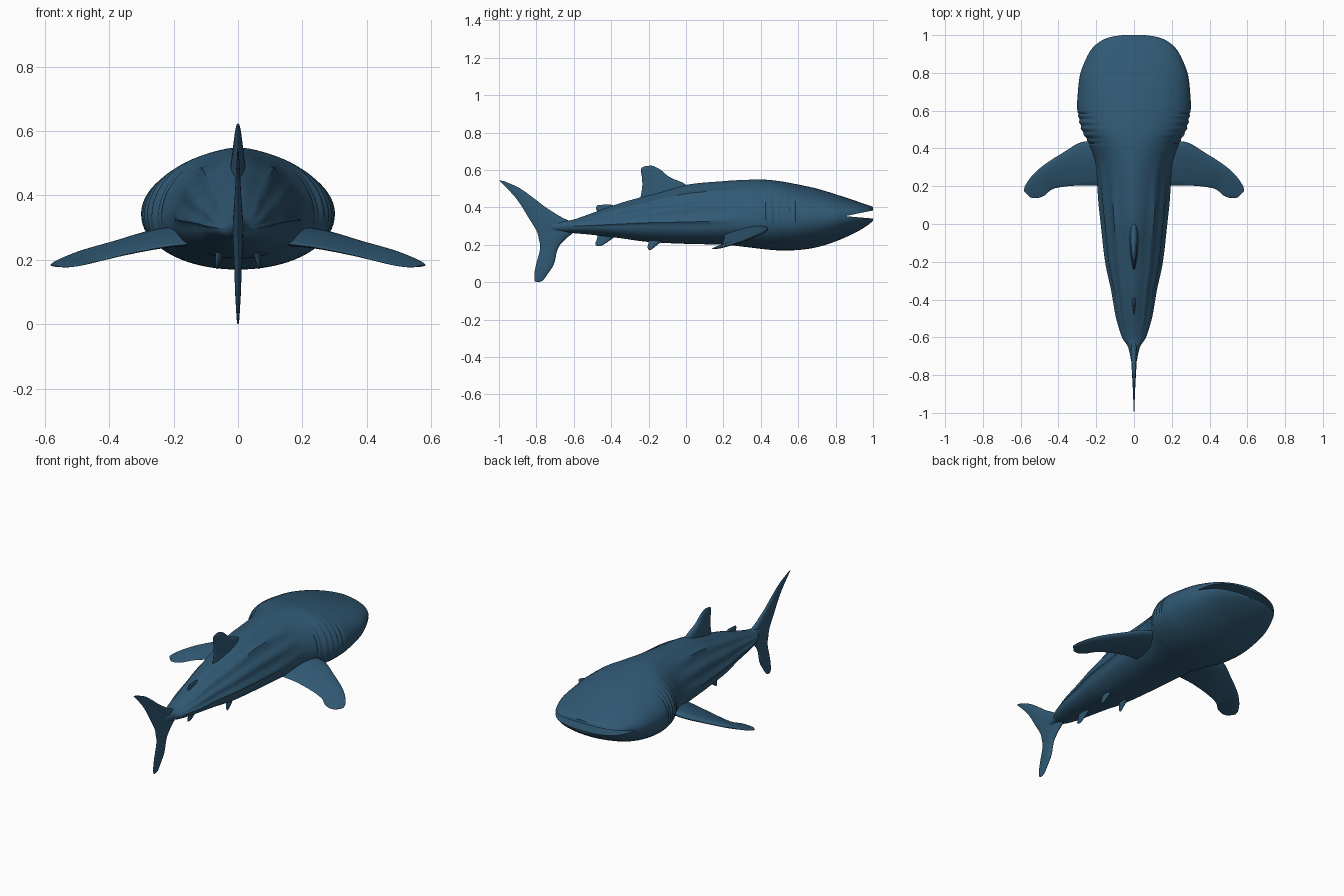
import bpy, bmesh, math
from mathutils import Vector

if "Cube" in bpy.data.objects:
    bpy.data.objects.remove(bpy.data.objects["Cube"])

skin = bpy.data.materials.new("deep_sea_blue")
skin.diffuse_color = (0.030, 0.100, 0.175, 1)
skin.use_nodes = True
skin.node_tree.nodes["Principled BSDF"].inputs["Base Color"].default_value = skin.diffuse_color


def smooth_rows(rows, steps):
    """Catmull-Rom interpolation through rows of numbers."""
    out = []
    for i in range(len(rows) - 1):
        p0, p1 = rows[max(i - 1, 0)], rows[i]
        p2, p3 = rows[i + 1], rows[min(i + 2, len(rows) - 1)]
        for s in range(steps):
            t = s / steps
            out.append([0.5 * (2 * b + (c - a) * t + (2 * a - 5 * b + 4 * c - d) * t * t
                               + (3 * b - a - 3 * c + d) * t ** 3)
                        for a, b, c, d in zip(p0, p1, p2, p3)])
    out.append(list(rows[-1]))
    return out


def loft(name, rings):
    """Skin a list of closed rings and cap both ends."""
    bm = bmesh.new()
    vs = [[bm.verts.new(p) for p in r] for r in rings]
    n = len(rings[0])
    for a, b in zip(vs, vs[1:]):
        for i in range(n):
            bm.faces.new((a[i], a[(i + 1) % n], b[(i + 1) % n], b[i]))
    bm.faces.new(vs[0])
    bm.faces.new(vs[-1])
    bmesh.ops.recalc_face_normals(bm, faces=bm.faces)
    me = bpy.data.meshes.new(name)
    bm.to_mesh(me)
    bm.free()
    me.materials.append(skin)
    ob = bpy.data.objects.new(name, me)
    bpy.context.collection.objects.link(ob)
    return ob


def shade(ob, angle=40):
    bpy.ops.object.select_all(action='DESELECT')
    ob.select_set(True)
    bpy.context.view_layer.objects.active = ob
    bpy.ops.object.shade_smooth_by_angle(angle=math.radians(angle))


def fin(name, stations, normal, steps=5, n=24):
    """Rows: leading edge xyz, trailing edge xyz, thickness; foil section."""
    nv = Vector(normal).normalized()
    rings = []
    for r in smooth_rows(stations, steps):
        le, te, th = Vector(r[:3]), Vector(r[3:6]), max(r[6], 0.002)
        ring = []
        for k in range(n):
            a = 2 * math.pi * k / n
            u = 0.5 - 0.5 * math.cos(a)
            ring.append(le.lerp(te, u) + nv * (th / 2 * math.sin(a) * (1.2 - 0.7 * u)))
        rings.append(ring)
    ob = loft(name, rings)
    shade(ob, 60)
    return ob


def upright_fin(name, rows, x=0):
    """Rows: leading y, leading z, trailing y, trailing z, thickness."""
    return fin(name, [(x, a, b, x, c, d, t) for a, b, c, d, t in rows], (1, 0, 0))


# body keys: y, half width, top z, bottom z, widest z, roundness of the back
keys = [
    (1.00, .07, .402, .328, .366, 2.2), (.985, .15, .408, .315, .363, 2.2),
    (.95, .205, .420, .290, .360, 2.2), (.90, .242, .437, .262, .357, 2.2),
    (.80, .283, .470, .218, .350, 2.1), (.70, .297, .500, .187, .345, 2.0),
    (.60, .300, .522, .172, .342, 2.0), (.50, .280, .540, .170, .340, 2.0),
    (.42, .238, .548, .176, .335, 1.9), (.32, .203, .547, .188, .325, 1.8),
    (.20, .188, .540, .200, .315, 1.7), (.00, .167, .520, .205, .310, 1.65),
    (-.20, .145, .465, .215, .310, 1.6), (-.35, .115, .423, .235, .305, 1.6),
    (-.50, .090, .370, .253, .300, 1.6), (-.60, .062, .335, .262, .297, 1.6),
    (-.65, .032, .328, .268, .297, 1.8), (-.72, .016, .318, .275, .297, 2.0),
]


def bump(x, centre, width):
    return math.exp(-((x - centre) / width) ** 2)


rings, N = [], 72
for y, w, top, bot, mid, rnd in smooth_rows(keys, 14):
    ring = []
    ridged = min(max((.36 - y) / .25, 0), 1) * min(max((y + .68) / .2, 0), 1)
    gill = 1 if .42 < y < .59 else 0
    for k in range(N):
        a = 2 * math.pi * k / N
        c, s = math.cos(a), math.sin(a)
        e = 2 / (rnd if s > 0 else 2.1)
        x = math.copysign(abs(c) ** e, c) * w
        z = math.copysign(abs(s) ** e, s) * ((top - mid) if s > 0 else (mid - bot))
        # long ridges on the flanks, then gill slits behind the head
        elev = math.asin(max(-1, min(1, s)))
        r = 1 + ridged * .07 * sum(bump(elev, q, .09) for q in (.12, .5, .88))
        r -= gill * .03 * (.5 + .5 * math.cos((y - .42) / .034 * 2 * math.pi)) * bump(elev, .25, .45)
        ring.append((x * r, y, mid + z * r))
    rings.append(ring)
body = loft("body", rings)

# mouth opening: wedge cut across the snout
cutter = loft("mouth_cutter", [[(x, .86, .352), (x, 1.06, .335), (x, 1.06, .396), (x, .86, .355)]
                               for x in (-.5, .5)])
cutter.hide_render = True
cut = body.modifiers.new("mouth", 'BOOLEAN')
cut.operation, cut.solver, cut.object = 'DIFFERENCE', 'EXACT', cutter
bpy.context.view_layer.objects.active = body
bpy.ops.object.modifier_apply(modifier="mouth")
bpy.data.objects.remove(cutter)
shade(body, 45)

# fins on the centre line
upright_fin("tail_fin", [
    (-.975, .541, -1.00, .545, .004), (-.89, .503, -.955, .50, .010),
    (-.815, .45, -.91, .45, .016), (-.75, .40, -.875, .40, .022),
    (-.67, .35, -.845, .35, .030), (-.60, .312, -.82, .31, .036),
    (-.60, .27, -.797, .27, .036), (-.645, .23, -.787, .23, .032),
    (-.685, .18, -.78, .18, .026), (-.705, .10, -.80, .10, .020),
    (-.735, .05, -.81, .05, .014), (-.765, .01, -.81, .01, .008),
    (-.785, .00, -.802, .00, .003)])
upright_fin("dorsal_fin", [
    (.04, .44, -.25, .42, .07), (.00, .52, -.235, .50, .045),
    (-.085, .56, -.235, .555, .032), (-.135, .60, -.241, .595, .020),
    (-.165, .617, -.236, .613, .012), (-.185, .623, -.21, .622, .004)])
upright_fin("second_dorsal_fin", [
    (-.30, .37, -.46, .34, .035), (-.35, .397, -.472, .372, .022),
    (-.40, .414, -.482, .395, .013), (-.425, .416, -.475, .411, .004)])
upright_fin("anal_fin", [
    (-.36, .26, -.47, .28, .030), (-.40, .228, -.475, .235, .018),
    (-.445, .198, -.485, .205, .010), (-.46, .192, -.478, .194, .003)])

# paired fins
for side, tag in ((1, "right"), (-1, "left")):
    rows = [(.14, .43, .295, .14, .20, .25, .060), (.27, .435, .280, .24, .205, .238, .048),
            (.38, .375, .252, .35, .20, .216, .036), (.48, .31, .226, .43, .185, .196, .028),
            (.54, .255, .206, .475, .15, .185, .020), (.575, .205, .190, .515, .137, .178, .013),
            (.583, .175, .183, .55, .14, .177, .005)]
    fin("pectoral_fin_" + tag, [(side * a, b, c, side * d, e, f, t) for a, b, c, d, e, f, t in rows],
        (.25 * side, 0, 1))
    rows = [(.055, -.10, .25, .055, -.20, .25, .035), (.06, -.14, .21, .06, -.20, .215, .022),
            (.065, -.175, .182, .065, -.205, .188, .012), (.066, -.19, .171, .066, -.20, .172, .003)]
    fin("pelvic_fin_" + tag, [(side * a, b, c, side * d, e, f, t) for a, b, c, d, e, f, t in rows],
        (1, 0, .3 * side))
